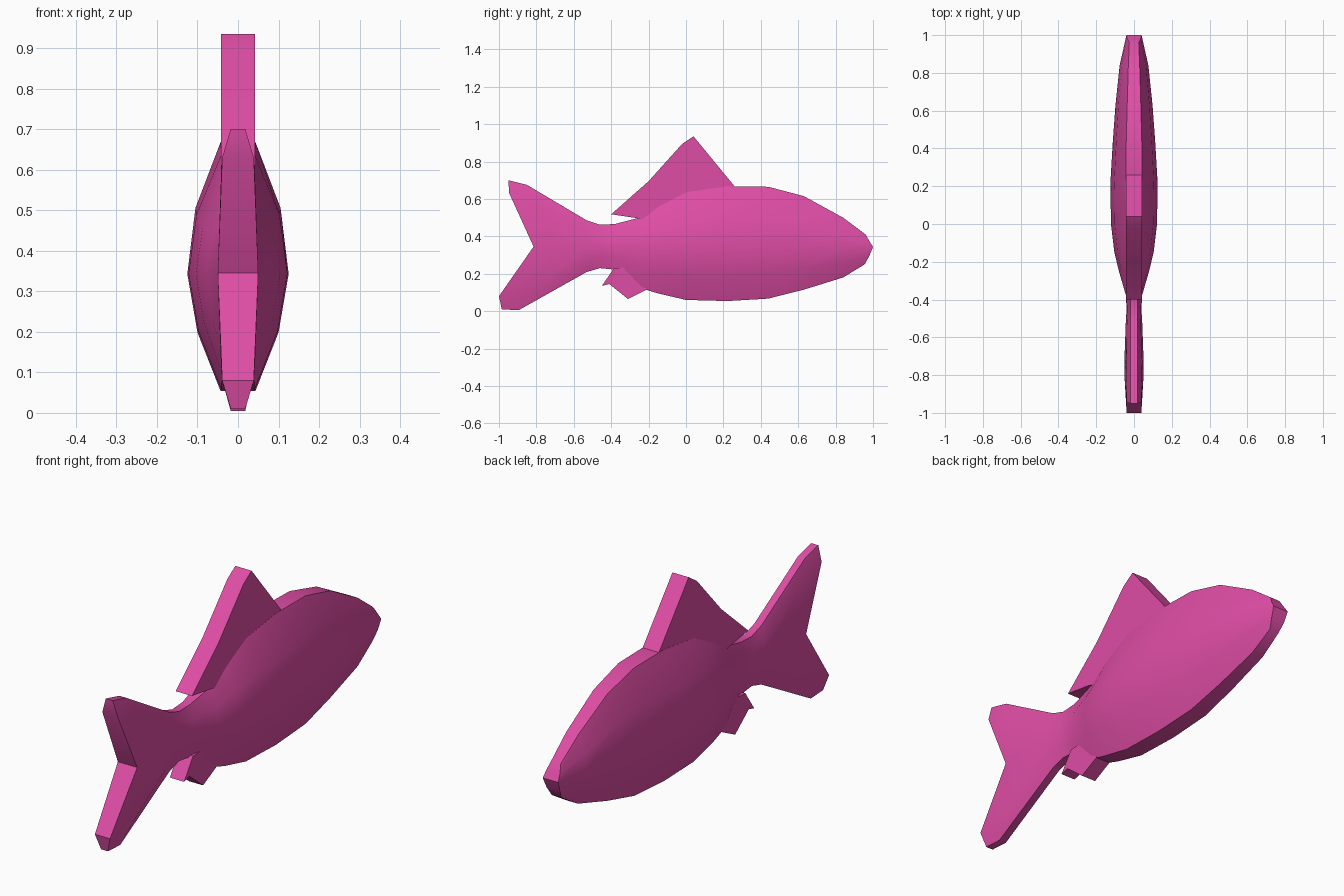
import bpy, bmesh, math

if "Cube" in bpy.data.objects:
    bpy.data.objects.remove(bpy.data.objects["Cube"])

pink = bpy.data.materials.new("fish pink")
pink.diffuse_color = (0.74, 0.075, 0.38, 1)
pink.use_nodes = True
pink.node_tree.nodes["Principled BSDF"].inputs["Base Color"].default_value = pink.diffuse_color


def finish(name, bm):
    bmesh.ops.recalc_face_normals(bm, faces=bm.faces)
    mesh = bpy.data.meshes.new(name)
    bm.to_mesh(mesh)
    bm.free()
    ob = bpy.data.objects.new(name, mesh)
    bpy.context.collection.objects.link(ob)
    mesh.materials.append(pink)
    bpy.ops.object.select_all(action='DESELECT')
    ob.select_set(True)
    bpy.context.view_layer.objects.active = ob
    bpy.ops.object.shade_smooth_by_angle(angle=math.radians(38))
    return ob


MID = 0.343


def section(y, top, bottom, wide, rim):
    """Five levels (y, z, half width) from back to belly."""
    return [(y, top, rim), (y, (top + MID) / 2, wide * 0.84), (y, MID, wide),
            (y, (bottom + MID) / 2, wide * 0.8), (y, bottom, rim)]


# Body and forked tail: one loft of ten-sided rings, nose to tail
rings = [[(0.96, 0.41, 0.025), (0.98, 0.375, 0.035), (1.0, MID, 0.04),
          (0.98, 0.295, 0.035), (0.955, 0.25, 0.025)]]
rings += [section(*s) for s in [
    (0.84, 0.50, 0.18, 0.076, 0.03),
    (0.63, 0.615, 0.115, 0.098, 0.036),
    (0.44, 0.665, 0.067, 0.112, 0.041),
    (0.22, 0.668, 0.054, 0.125, 0.043),
    (0.0, 0.635, 0.06, 0.122, 0.042),
    (-0.15, 0.565, 0.095, 0.104, 0.038),
    (-0.25, 0.50, 0.125, 0.08, 0.032),
    (-0.38, 0.466, 0.222, 0.042, 0.02),
    (-0.46, 0.462, 0.23, 0.04, 0.018),
    (-0.53, 0.485, 0.21, 0.044, 0.018)]]
rings += [[(-0.85, 0.675, 0.018), (-0.79, 0.58, 0.042), (-0.70, MID, 0.05),
           (-0.80, 0.12, 0.042), (-0.895, 0.005, 0.018)],
          [(-0.95, 0.70, 0.018), (-0.945, 0.63, 0.039), (-0.815, 0.345, 0.05),
           (-1.0, 0.08, 0.039), (-0.985, 0.01, 0.018)]]

bm = bmesh.new()
loops = []
for r in rings:
    right = [bm.verts.new((w, y, z)) for y, z, w in r]
    left = [bm.verts.new((-w, y, z)) for y, z, w in r]
    loops.append(right + left[::-1])
for a, b in zip(loops, loops[1:]):
    for i in range(10):
        j = (i + 1) % 10
        bm.faces.new((a[i], a[j], b[j], b[i]))
# Strips closing the nose and the tail fork
for end in (loops[0], loops[-1]):
    for i in range(4):
        bm.faces.new((end[i], end[i + 1], end[8 - i], end[9 - i]))
finish("body_and_tail", bm)


def fin(name, outline, half):
    """Flat plate from a side outline of (y, z) points."""
    bm = bmesh.new()
    face = bm.faces.new([bm.verts.new((-half, y, z)) for y, z in outline])
    out = bmesh.ops.extrude_face_region(bm, geom=[face])["geom"]
    verts = [v for v in out if isinstance(v, bmesh.types.BMVert)]
    bmesh.ops.translate(bm, verts=verts, vec=(2 * half, 0, 0))
    return finish(name, bm)


fin("back_fin", [(0.262, 0.665), (0.04, 0.935), (-0.02, 0.895), (-0.20, 0.695),
                 (-0.40, 0.518), (-0.26, 0.497), (-0.1, 0.45), (0.2, 0.58)], 0.042)
fin("belly_fin", [(-0.21, 0.115), (-0.31, 0.065), (-0.41, 0.145), (-0.45, 0.135),
                  (-0.385, 0.23), (-0.2, 0.24)], 0.037)
